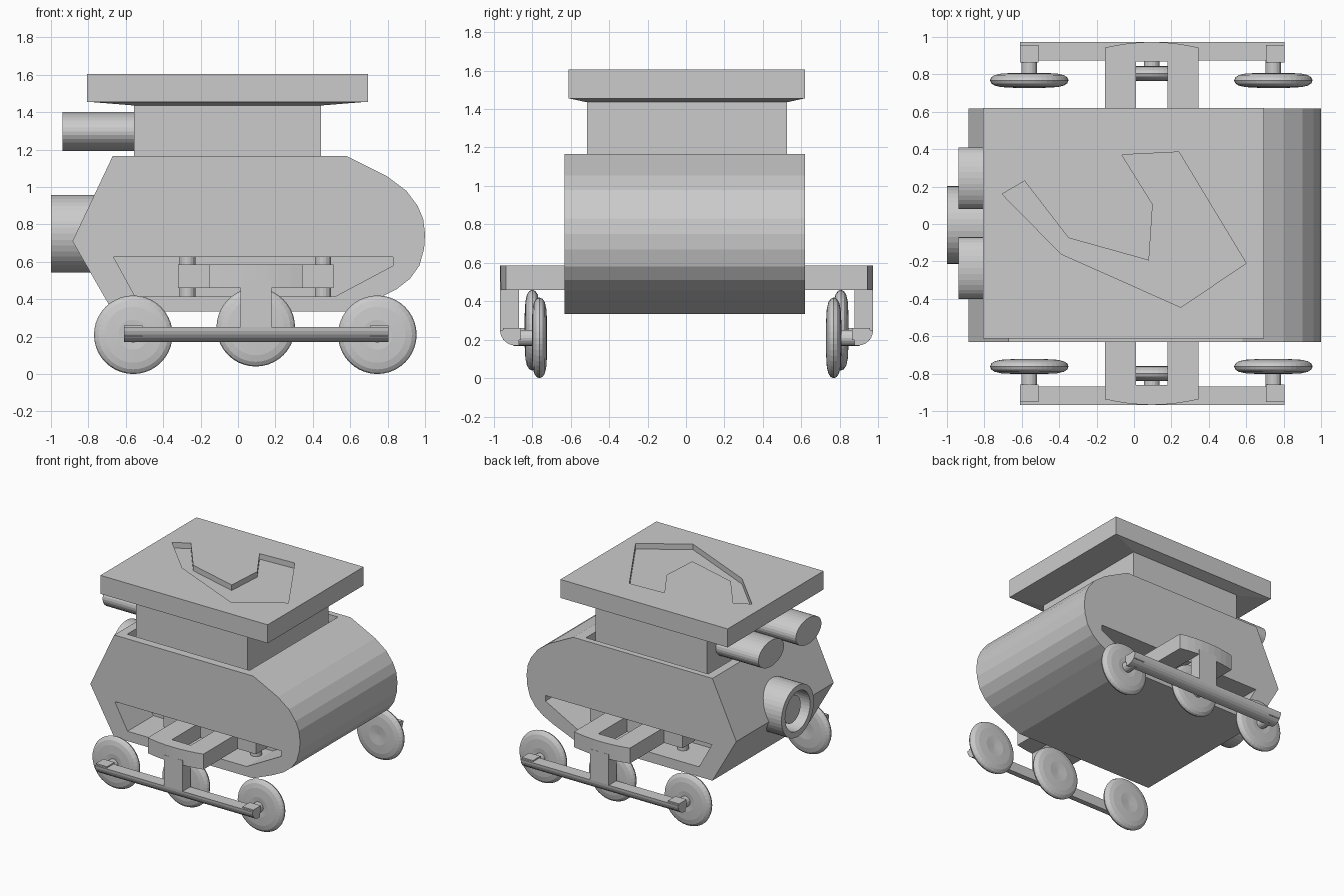
import bpy, bmesh, math
from mathutils import Vector

cube = bpy.data.objects.get("Cube")
if cube:
    bpy.data.objects.remove(cube)

grey = bpy.data.materials.new("plain_grey")
grey.use_nodes = True
grey.diffuse_color = (0.6, 0.6, 0.6, 1)
grey.node_tree.nodes["Principled BSDF"].inputs["Base Color"].default_value = (0.6, 0.6, 0.6, 1)


def finish(name, bm):
    bmesh.ops.remove_doubles(bm, verts=bm.verts, dist=1e-5)
    bmesh.ops.recalc_face_normals(bm, faces=bm.faces)
    mesh = bpy.data.meshes.new(name)
    bm.to_mesh(mesh)
    bm.free()
    mesh.materials.append(grey)
    ob = bpy.data.objects.new(name, mesh)
    bpy.context.collection.objects.link(ob)
    return ob


def prism(name, pts, axis, lo, hi):
    """Extrude a 2D outline along an axis from lo to hi."""
    place = {"x": lambda p, d: (d, p[0], p[1]),
             "y": lambda p, d: (p[0], d, p[1]),
             "z": lambda p, d: (p[0], p[1], d)}[axis]
    bm = bmesh.new()
    a = [bm.verts.new(place(p, lo)) for p in pts]
    b = [bm.verts.new(place(p, hi)) for p in pts]
    bm.faces.new(a)
    bm.faces.new(b)
    for i in range(len(pts)):
        j = (i + 1) % len(pts)
        bm.faces.new((a[i], a[j], b[j], b[i]))
    return finish(name, bm)


def rect(x0, x1, y0, y1):
    return [(x0, y0), (x1, y0), (x1, y1), (x0, y1)]


def oval(cx, cy, rx, ry, n=32):
    return [(cx + rx * math.cos(math.tau * i / n), cy + ry * math.sin(math.tau * i / n))
            for i in range(n)]


def lathe(name, profile, axis, centre, steps=40):
    """Spin (radius, offset) points around an axis through centre."""
    d = Vector((1, 0, 0)) if axis == "x" else Vector((0, 1, 0))
    bm = bmesh.new()
    vs = [bm.verts.new(Vector(centre) + d * o + Vector((0, 0, r))) for r, o in profile]
    es = [bm.edges.new(pair) for pair in zip(vs, vs[1:])]
    bmesh.ops.spin(bm, geom=vs + es, cent=centre, axis=d, angle=math.tau,
                   steps=steps, use_merge=False)
    return finish(name, bm)


def cut(ob, cutter):
    mod = ob.modifiers.new("cut", "BOOLEAN")
    mod.operation = "DIFFERENCE"
    mod.solver = "EXACT"
    mod.object = cutter
    bpy.context.view_layer.update()
    graph = bpy.context.evaluated_depsgraph_get()
    mesh = bpy.data.meshes.new_from_object(ob.evaluated_get(graph))
    ob.modifiers.clear()
    ob.data = mesh
    bpy.data.objects.remove(cutter)


# hull: faceted side outline with rounded nose
hull = prism("hull", [(-0.67, 1.165), (0.58, 1.165), (0.8, 1.055), (0.9, 0.98), (0.96, 0.9),
                      (0.99, 0.83), (1.0, 0.75), (0.995, 0.67), (0.97, 0.58), (0.92, 0.51),
                      (0.85, 0.455), (0.76, 0.41), (0.58, 0.335), (-0.67, 0.335),
                      (-0.885, 0.71)], "y", -0.632, 0.618)
bay = [(-0.665, 0.625), (0.83, 0.625), (0.83, 0.58), (0.52, 0.415), (-0.55, 0.415)]
cut(hull, prism("bay_cutter", bay, "y", -0.75, -0.3))
cut(hull, prism("bay_cutter", bay, "y", 0.3, 0.75))
cut(hull, prism("well_cutter", rect(-0.6, 0.5, -0.565, 0.57), "z", 1.1, 1.3))

# neck and top slab with a shallow tapered underside
prism("neck", rect(-0.555, 0.445, -0.515, 0.525), "z", 1.05, 1.44)
slab = prism("top_slab", rect(-0.808, 0.695, -0.612, 0.62), "z", 1.455, 1.605)
bm = bmesh.new()
rings = [[bm.verts.new((x, y, z)) for x, y in r] for r, z in (
    (rect(-0.808, 0.695, -0.612, 0.62), 1.456), (rect(-0.56, 0.45, -0.52, 0.53), 1.436))]
for ring in rings:
    bm.faces.new(ring)
for i in range(4):
    j = (i + 1) % 4
    bm.faces.new((rings[0][i], rings[0][j], rings[1][j], rings[1][i]))
finish("slab_underside", bm)
cut(slab, prism("recess_cutter", [(-0.705, 0.16), (-0.585, 0.23), (-0.35, -0.075), (0.08, -0.195),
                                  (0.1, 0.105), (-0.065, 0.37), (0.24, 0.385), (0.6, -0.21),
                                  (0.25, -0.445), (-0.39, -0.16)], "z", 1.56, 1.7))

# rear pipes
for side, y in (("left", 0.245), ("right", -0.235)):
    prism("upper_pipe_" + side, oval(y, 1.297, 0.165, 0.105), "x", -0.937, -0.5)
lathe("main_exhaust", [(0, 0.4), (0.208, 0.4), (0.208, 0), (0.16, 0), (0.16, 0.15),
                       (0.11, 0.15), (0.11, 0.05), (0, 0.05)], "x", (-1, -0.005, 0.75))

# wheel carriers on both sides
MID = 0.095
for side, s in (("front", -1), ("back", 1)):
    def y(v):
        return s * v + 0.003

    # bracket: inner crossbar, two arms and a bowed outer bridge
    arc = [(MID + 0.25 * t, y(0.97 - 0.03 * t * t)) for t in (-1, -0.75, -0.5, -0.25, 0,
                                                              0.25, 0.5, 0.75, 1)]
    outline = arc + [(0.345, y(0.5)), (0.51, y(0.5)), (0.51, y(0.34)), (-0.32, y(0.34)),
                     (-0.32, y(0.5)), (-0.155, y(0.5))]
    bracket = prism("bracket_" + side, outline, "z", 0.46, 0.585)
    cut(bracket, prism("slot_cutter", rect(0.01, 0.18, y(0.5), y(0.865)), "z", 0.4, 0.7))
    for x in (-0.27, 0.455):
        prism("pivot_pin_" + side, oval(x, y(0.42), 0.043, 0.043, 16), "z", 0.4, 0.64)

    # post and axle beam share a rounded lower outer corner
    foot = [(y(0.89 + 0.08 * math.sin(a)), 0.25 - 0.08 * math.cos(a))
            for a in (math.pi / 2 * i / 6 for i in range(7))]
    prism("post_" + side, [(y(0.872), 0.17)] + foot + [(y(0.97), 0.5), (y(0.872), 0.5)],
          "x", 0.013, 0.18)
    prism("axle_beam_" + side, [(y(0.872), 0.17)] + foot + [(y(0.872), 0.25)],
          "x", -0.61, 0.805)
    for x in (-0.61, 0.705):
        prism("beam_lug_" + side, rect(x, x + 0.1, 0.2, 0.26), "y", y(0.86), y(0.955))

    # thin domed wheels; the middle one sits higher and further out
    for x, out, z in ((-0.56, 0.765, 0.21), (MID, 0.802, 0.25), (0.745, 0.765, 0.21)):
        half = [(0, 0.033), (0.08, 0.04), (0.15, 0.036), (0.185, 0.028), (0.203, 0.016), (0.21, 0)]
        profile = half + [(r, -o) for r, o in reversed(half[:-1])]
        lathe("wheel_" + side, profile, "y", (x, y(out), z))
        prism("axle_" + side, oval(x, z if z < 0.22 else 0.22, 0.042, 0.042, 16), "y",
              y(out), y(0.9))
